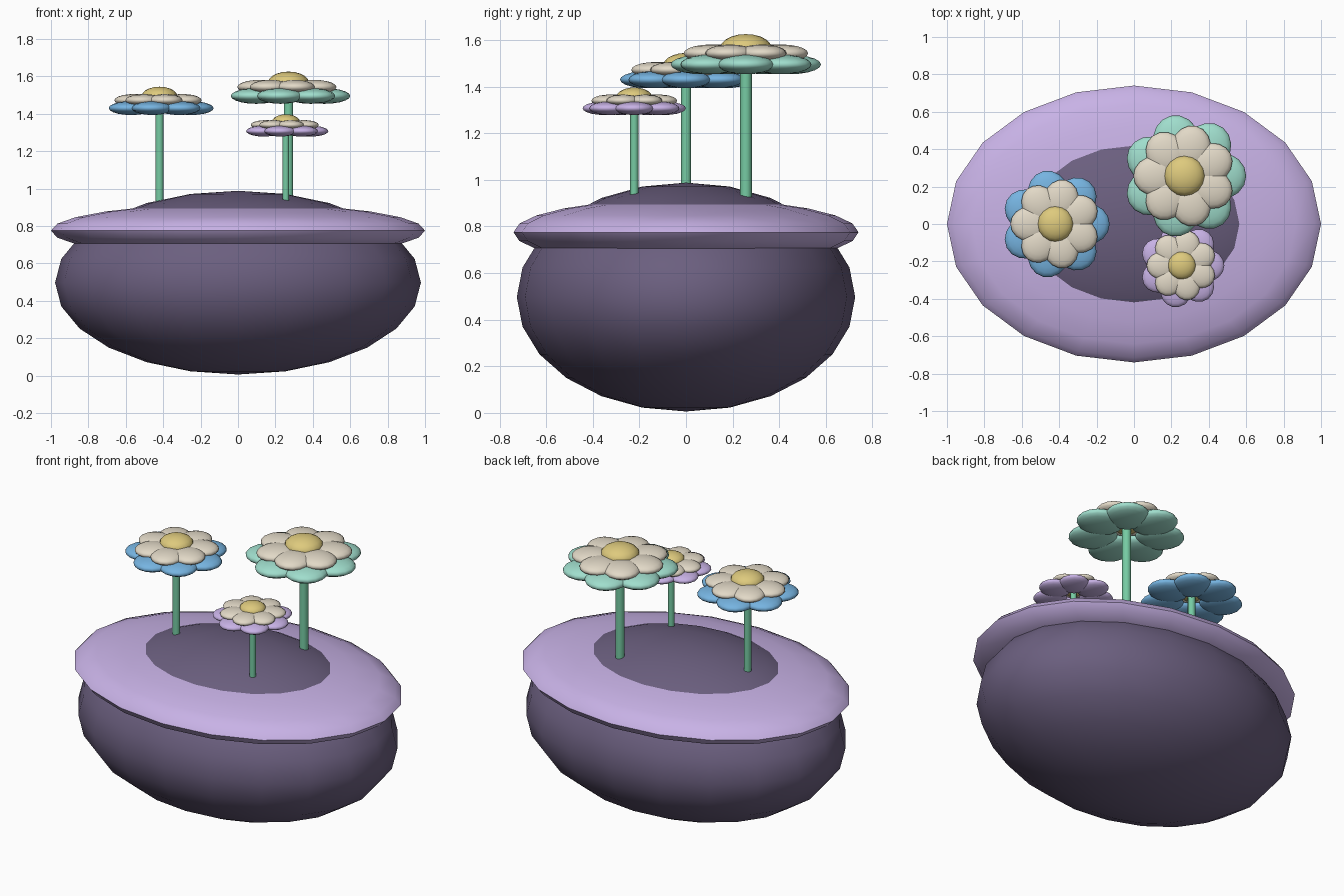
import bpy, bmesh, math
from mathutils import Matrix

if "Cube" in bpy.data.objects:
    bpy.data.objects.remove(bpy.data.objects["Cube"])


def material(name, rgb):
    m = bpy.data.materials.new(name)
    lin = [((c / 255 + 0.055) / 1.055) ** 2.4 for c in rgb]
    m.diffuse_color = (*lin, 1)
    m.use_nodes = True
    m.node_tree.nodes["Principled BSDF"].inputs["Base Color"].default_value = m.diffuse_color
    return m


BODY = material("dusk purple", (107, 95, 127))
LILAC = material("lilac", (200, 178, 230))
BLUE = material("sky blue", (118, 180, 225))
MINT = material("mint", (160, 222, 205))
CREAM = material("cream", (226, 217, 199))
YELLOW = material("pollen yellow", (222, 202, 125))
GREEN = material("stem green", (118, 203, 163))


def finish(name, bm, mat, angle=60):
    me = bpy.data.meshes.new(name)
    bm.to_mesh(me)
    bm.free()
    me.materials.append(mat)
    ob = bpy.data.objects.new(name, me)
    bpy.context.collection.objects.link(ob)
    bpy.context.view_layer.objects.active = ob
    ob.select_set(True)
    bpy.ops.object.shade_smooth_by_angle(angle=math.radians(angle))
    ob.select_set(False)
    return ob


def add_ball(bm, loc, size, spin=0.0, u=16, v=10):
    mat = (Matrix.Translation(loc) @ Matrix.Rotation(spin, 4, 'Z')
           @ Matrix.Diagonal((*size, 1)))
    bmesh.ops.create_uvsphere(bm, u_segments=u, v_segments=v, radius=1, matrix=mat)


def ball(name, loc, size, mat, u=16, v=10):
    bm = bmesh.new()
    add_ball(bm, loc, size, 0, u, v)
    return finish(name, bm, mat)


def petals(name, x, y, z, dist, size, start, mat, count=7):
    bm = bmesh.new()
    for i in range(count):
        a = start + i * math.tau / count
        add_ball(bm, (x + dist * math.cos(a), y + dist * math.sin(a), z), size, a)
    return finish(name, bm, mat)


def flower(name, x, y, z, r, stem_r, mat):
    # stem
    bm = bmesh.new()
    bottom, top = 0.86, z + 0.12 * r
    bmesh.ops.create_cone(bm, cap_ends=True, segments=10, radius1=stem_r, radius2=stem_r,
                          depth=top - bottom,
                          matrix=Matrix.Translation((x, y, (top + bottom) / 2)))
    finish(name + "_stem", bm, GREEN)
    # coloured lower petals, cream upper petals turned by half a step
    petals(name + "_outer_petals", x, y, z, 0.58 * r,
           (0.42 * r, 0.38 * r, 0.127 * r), 0, mat)
    petals(name + "_inner_petals", x, y, z + 0.145 * r, 0.47 * r,
           (0.36 * r, 0.32 * r, 0.115 * r), math.pi / 7, CREAM)
    # domed centre
    ball(name + "_centre", (x, y, z + 0.22 * r), (0.33 * r, 0.33 * r, 0.175 * r), YELLOW)


# rounded pot body and the flattened rim around it
ball("body", (0, 0, 0.497), (0.978, 0.726, 0.491), BODY, 20, 12)
ball("rim", (0, 0, 0.775), (1.0, 0.74, 0.145), LILAC, 20, 12)

# three flowers
flower("blue_flower", -0.42, 0.0, 1.43, 0.29, 0.022, BLUE)
flower("mint_flower", 0.27, 0.257, 1.495, 0.33, 0.026, MINT)
flower("lilac_flower", 0.256, -0.222, 1.307, 0.227, 0.018, LILAC)
